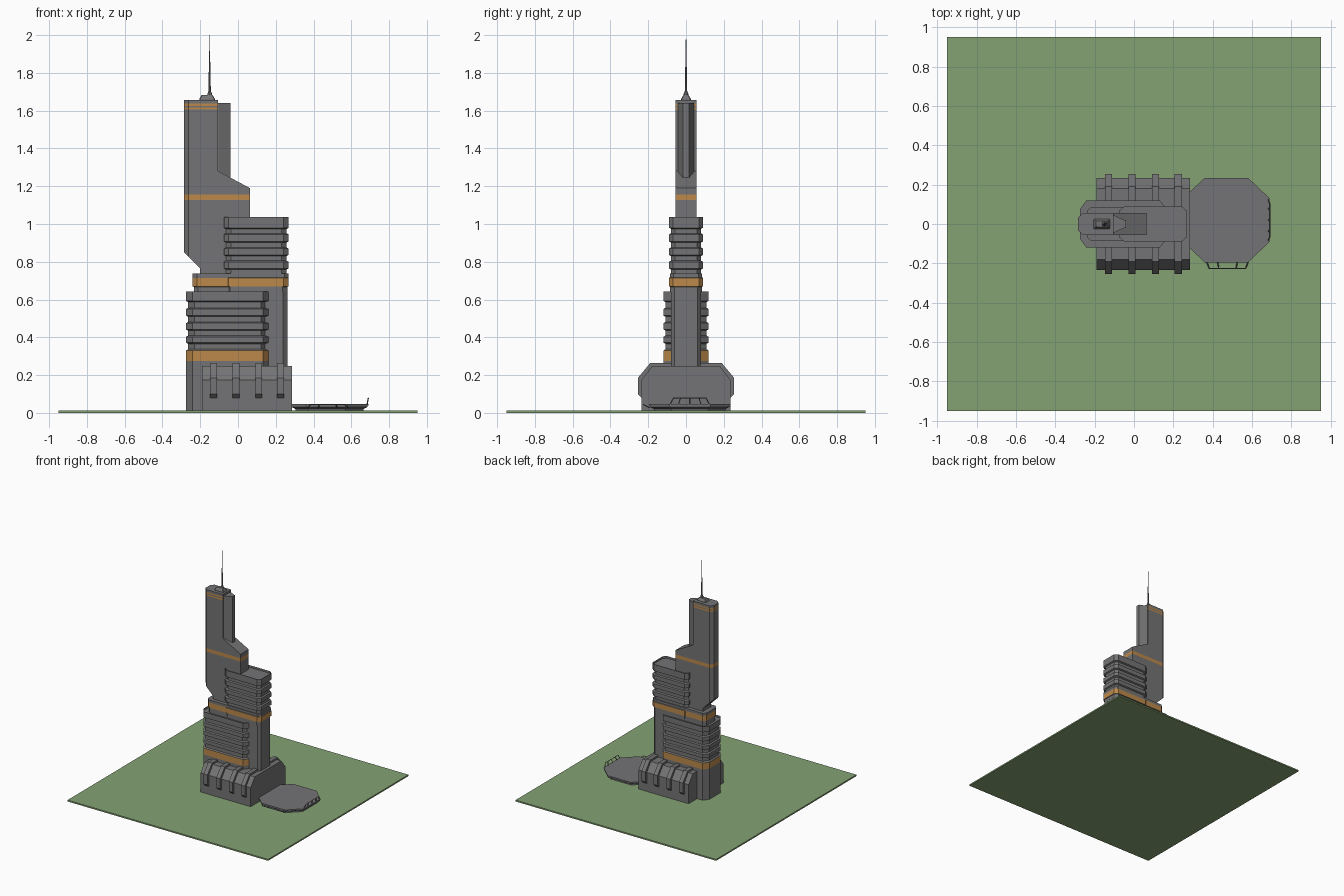
import bpy, bmesh, math
from mathutils import Vector

if "Cube" in bpy.data.objects:
    bpy.data.objects.remove(bpy.data.objects["Cube"])


def material(name, rgb):
    m = bpy.data.materials.new(name)
    m.diffuse_color = (*rgb, 1)
    m.use_nodes = True
    m.node_tree.nodes["Principled BSDF"].inputs["Base Color"].default_value = m.diffuse_color
    return m


GREY = material("concrete grey", (0.175, 0.175, 0.18))
ORANGE = material("orange band", (0.50, 0.25, 0.07))
GREEN = material("grass green", (0.235, 0.36, 0.175))


def finish(name, bm, mats=(GREY,), bands=()):
    bmesh.ops.recalc_face_normals(bm, faces=bm.faces)
    # side faces lying inside an orange band take the second material
    for f in bm.faces:
        z = f.calc_center_median().z
        if abs(f.normal.z) < 0.3 and any(a < z < b for a, b in bands):
            f.material_index = 1
    me = bpy.data.meshes.new(name)
    bm.to_mesh(me)
    bm.free()
    for m in mats:
        me.materials.append(m)
    ob = bpy.data.objects.new(name, me)
    bpy.context.collection.objects.link(ob)
    return ob


def loft(bm, rings):
    loops = [[bm.verts.new(p) for p in r] for r in rings]
    n = len(loops[0])
    for a, b in zip(loops, loops[1:]):
        for i in range(n):
            bm.faces.new((a[i], a[(i + 1) % n], b[(i + 1) % n], b[i]))
    bm.faces.new(loops[0][::-1])
    return bm.faces.new(loops[-1])


def plan(x0, x1, hy, cx, cy, z, d=0):
    """Chamfered rectangle at height z, shrunk by d."""
    x0, x1, hy = x0 + d, x1 - d, hy - d
    return [(x0 + cx, -hy, z), (x1 - cx, -hy, z), (x1, -hy + cy, z), (x1, hy - cy, z),
            (x1 - cx, hy, z), (x0 + cx, hy, z), (x0, hy - cy, z), (x0, -hy + cy, z)]


def block(name, dims, levels, bands=(), parapet=0.0):
    """Stacked storeys; levels are (z, inset) pairs."""
    bm = bmesh.new()
    top = loft(bm, [plan(*dims, z, d) for z, d in levels])
    if parapet:
        bmesh.ops.inset_region(bm, faces=[top], thickness=parapet)
        bmesh.ops.translate(bm, verts=top.verts, vec=(0, 0, -0.004))
        r = bmesh.ops.extrude_face_region(bm, geom=[top])
        bmesh.ops.translate(bm, vec=(0, 0, -0.014),
                            verts=[v for v in r["geom"] if isinstance(v, bmesh.types.BMVert)])
        bmesh.ops.delete(bm, geom=[top], context="FACES_ONLY")
    return finish(name, bm, (GREY, ORANGE), bands)


def ridges(pairs, d, s):
    """Levels for protruding ledges, with sloped edges of height s."""
    out = []
    for a, b in pairs:
        out += [(a - s, d), (a, 0), (b, 0), (b + s, d)]
    return out


def along_x(name, yz, x0, x1):
    bm = bmesh.new()
    full = yz + [(-y, z) for y, z in reversed(yz)]
    loft(bm, [[(x, y, z) for y, z in full] for x in (x0, x1)])
    return finish(name, bm)


# ground plate
bm = bmesh.new()
bmesh.ops.create_cube(bm, size=1)
for v in bm.verts:
    v.co = Vector((v.co.x * 1.9, v.co.y * 1.9, (v.co.z + 0.5) * 0.012))
finish("ground_plate", bm, (GREEN,))

# podium with sloped shoulders and wrapping ribs
along_x("podium", [(-0.235, 0.005), (-0.235, 0.175), (-0.18, 0.247)], -0.19, 0.285)
for i, x in enumerate((-0.13, -0.01, 0.11, 0.225)):
    along_x(f"podium_rib_{i + 1}", [(-0.235, 0.08), (-0.255, 0.1), (-0.255, 0.185), (-0.19, 0.263)],
            x - 0.018, x + 0.018)

# lower tower with ledges and orange belt
low = [(0.005, 0), (0.275, 0), (0.33, 0), (0.337, 0.011)]
low += ridges([(0.372, 0.403), (0.442, 0.475), (0.515, 0.55)], 0.011, 0.006)
low += [(0.587, 0.011), (0.593, 0), (0.642, 0)]
block("lower_tower", (-0.275, 0.165, 0.12, 0.033, 0.045), low, [(0.275, 0.33)], 0.016)

# middle core running down to the ground
block("middle_core", (-0.24, 0.267, 0.086, 0.022, 0.02),
      [(0.005, 0.006), (0.667, 0.006), (0.67, 0), (0.715, 0), (0.737, 0)], [(0.67, 0.715)])

# upper half of the middle tower, with ledges
mid = [(0.64, 0.006), (0.668, 0.006), (0.67, 0), (0.715, 0), (0.721, 0.011)]
mid += ridges([(0.765, 0.8), (0.836, 0.87), (0.908, 0.945)], 0.011, 0.006)
mid += [(0.974, 0.011), (0.98, 0), (1.037, 0)]
block("middle_tower", (-0.075, 0.268, 0.09, 0.026, 0.022), mid, [(0.67, 0.715)], 0.014)

# tall upper tower: stepped side profile with chamfered back edges
profile = [(-0.2, 0.7), (0.063, 0.7), (0.063, 1.19), (-0.105, 1.28), (-0.105, 1.657),
           (-0.285, 1.657), (-0.285, 0.85), (-0.2, 0.765)]
bm = bmesh.new()
loft(bm, [[(x, y, z) for x, z in profile] for y in (-0.055, 0.055)])
back = [e for e in bm.edges if all(v.co.x < -0.28 for v in e.verts)
        and abs(e.verts[0].co.z - e.verts[1].co.z) > 0.1]
bmesh.ops.bevel(bm, geom=back, offset=0.024, segments=1, affect="EDGES")
stripes = [(1.126, 1.156), (1.605, 1.618), (1.626, 1.638)]
for z in [z for s in stripes for z in s]:
    bmesh.ops.bisect_plane(bm, geom=bm.verts[:] + bm.edges[:] + bm.faces[:],
                           plane_co=(0, 0, z), plane_no=(0, 0, 1))
finish("upper_tower", bm, (GREY, ORANGE), stripes)

# tapered fin on the upper tower
bm = bmesh.new()
loft(bm, [[(-0.12, -0.043, z), (-0.1, -0.043, z), (-0.04, -0.016, z),
           (-0.04, 0.016, z), (-0.1, 0.043, z), (-0.12, 0.043, z)] for z in (1.22, 1.64)])
finish("tower_fin", bm)

# antenna base and spire
block("antenna_base", (-0.205, -0.122, 0.026, 0.004, 0.004), [(1.65, 0), (1.662, 0), (1.682, 0.012)])
bm = bmesh.new()
loft(bm, [[(-0.15 + r * math.cos(a * math.pi / 4), r * math.sin(a * math.pi / 4), z) for a in range(8)]
          for r, z in ((0.014, 1.675), (0.012, 1.69), (0.006, 1.705), (0.005, 1.8), (0.003, 1.86), (0.001, 2.0))])
finish("antenna_spire", bm)

# octagonal landing pad
octagon = [(0.28, -0.12), (0.36, -0.195), (0.58, -0.195), (0.69, -0.09),
           (0.69, 0.13), (0.58, 0.235), (0.36, 0.235), (0.28, 0.16)]
bm = bmesh.new()
loft(bm, [[(0.48 + (x - 0.48) * s, 0.02 + (y - 0.02) * s, z) for x, y in octagon]
          for s, z in ((0.88, 0.008), (0.88, 0.02), (0.985, 0.032), (0.985, 0.038), (1, 0.04), (1, 0.048))])
finish("landing_pad", bm)


def rail(name, feet, tops, r=0.003):
    """Tilted railing: posts joining feet to tops plus a handrail."""
    bm = bmesh.new()
    for a, b in list(zip(feet, tops)) + list(zip(tops, tops[1:])):
        a, b = Vector(a), Vector(b)
        m = (b - a).to_track_quat("Z", "Y").to_matrix().to_4x4()
        m.translation = (a + b) / 2
        bmesh.ops.create_cone(bm, cap_ends=True, segments=4, radius1=r, radius2=r,
                              depth=(b - a).length + r, matrix=m)
    finish(name, bm)


xs = (0.37, 0.425, 0.525, 0.58)
rail("front_railing", [(x, -0.193, 0.028) for x in xs],
     [(0.475 + (x - 0.475) * 0.88, -0.226, 0.044) for x in xs])
ys = (-0.085, -0.04, 0.02, 0.08, 0.125)
rail("side_railing", [(0.683, y, 0.044) for y in ys],
     [(0.69, 0.02 + (y - 0.02) * 0.82, 0.078) for y in ys])
